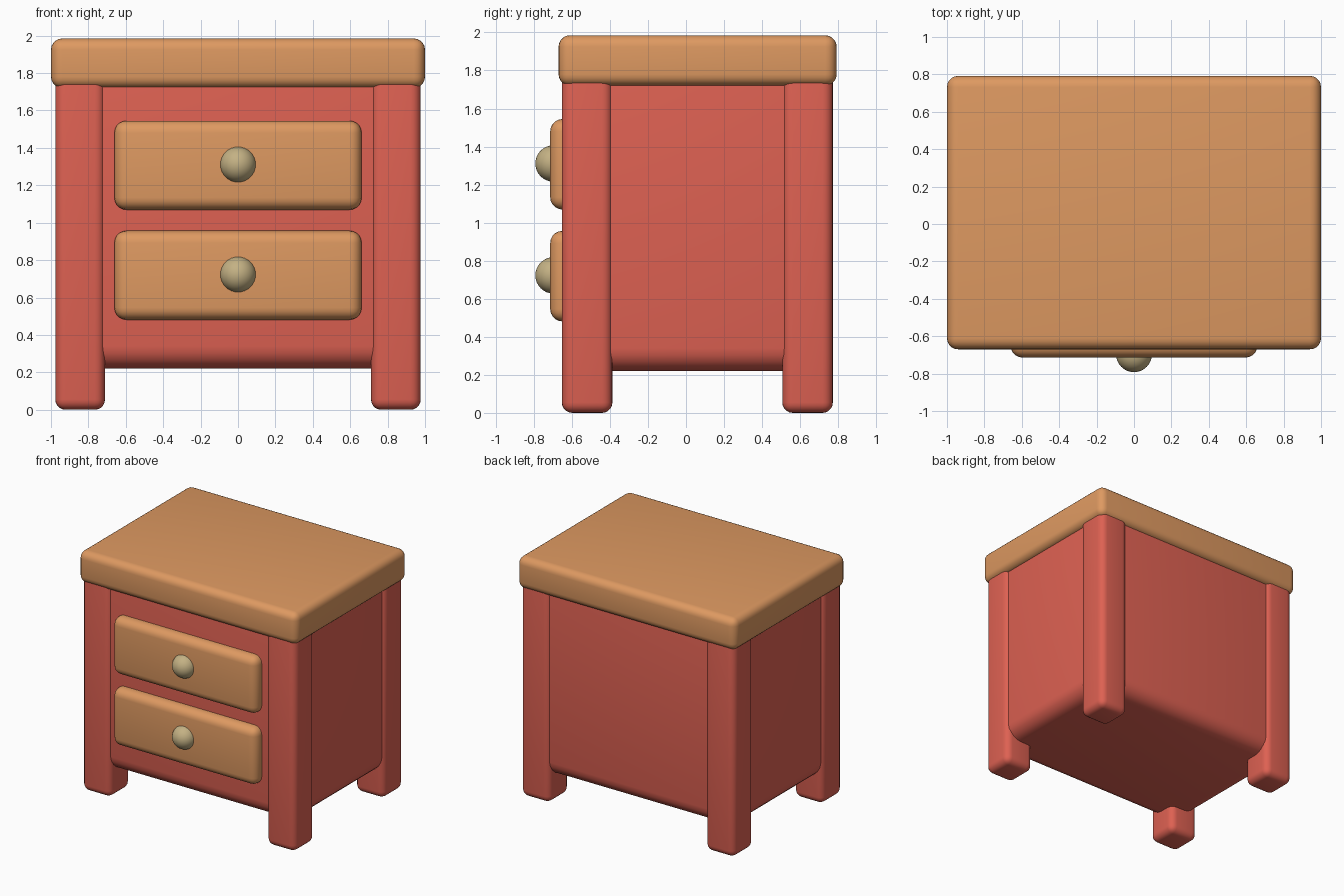
import bpy
from math import radians

if "Cube" in bpy.data.objects:
    bpy.data.objects.remove(bpy.data.objects["Cube"])


def material(name, rgb):
    m = bpy.data.materials.new(name)
    m.diffuse_color = (*rgb, 1)
    m.use_nodes = True
    m.node_tree.nodes["Principled BSDF"].inputs["Base Color"].default_value = m.diffuse_color
    return m


WOOD = material("orange_wood", (0.73, 0.32, 0.12))
RED = material("red_paint", (0.73, 0.12, 0.085))
BRASS = material("brass", (0.55, 0.44, 0.23))


def finish(obj, name, mat):
    obj.name = name
    obj.data.materials.append(mat)
    bpy.ops.object.shade_smooth_by_angle(angle=radians(40))


def rounded_box(name, x, y, z, radius, mat):
    """Box given by its (min, max) extents, with rounded edges."""
    spans = (x, y, z)
    bpy.ops.mesh.primitive_cube_add(size=1, location=[(a + b) / 2 for a, b in spans])
    obj = bpy.context.object
    obj.scale = [b - a for a, b in spans]
    bpy.ops.object.transform_apply(location=False, rotation=False, scale=True)
    bevel = obj.modifiers.new("round", 'BEVEL')
    bevel.width = radius
    bevel.segments = 5
    bpy.ops.object.modifier_apply(modifier="round")
    finish(obj, name, mat)


# Table top and cabinet body
rounded_box("table_top", (-1, 1), (-0.67, 0.792), (1.72, 1.985), 0.06, WOOD)
rounded_box("cabinet_body", (-0.955, 0.955), (-0.633, 0.752), (0.22, 1.85), 0.12, RED)

# Four corner legs
for side, xs in (("left", (-0.977, -0.711)), ("right", (0.711, 0.977))):
    for end, ys in (("front", (-0.653, -0.387)), ("back", (0.506, 0.772))):
        rounded_box(f"{end}_{side}_leg", xs, ys, (0, 1.82), 0.055, RED)

# Two drawers with ball knobs
for level, z in (("upper", 1.307), ("lower", 0.719)):
    rounded_box(f"{level}_drawer", (-0.661, 0.661), (-0.714, -0.45),
                (z - 0.238, z + 0.238), 0.065, WOOD)
    bpy.ops.mesh.primitive_uv_sphere_add(segments=32, ring_count=16, radius=0.096,
                                         location=(0, -0.696, z + 0.004),
                                         rotation=(radians(90), 0, 0))
    finish(bpy.context.object, f"{level}_knob", BRASS)
